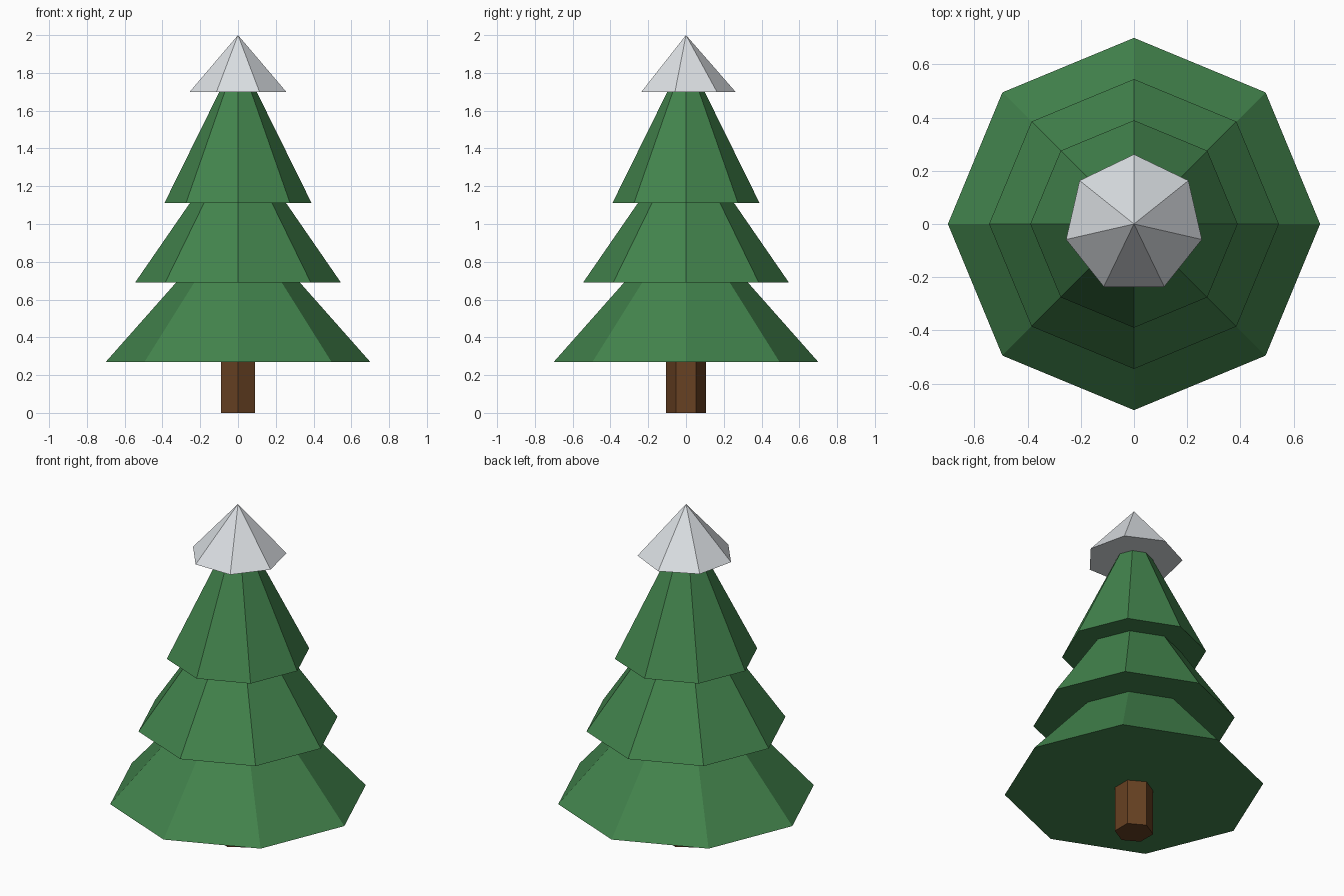
import bpy

if "Cube" in bpy.data.objects:
    bpy.data.objects.remove(bpy.data.objects["Cube"])


def make_material(name, rgb):
    mat = bpy.data.materials.new(name)
    mat.diffuse_color = (*rgb, 1.0)
    mat.use_nodes = True
    mat.node_tree.nodes["Principled BSDF"].inputs["Base Color"].default_value = mat.diffuse_color
    return mat


green = make_material("pine green", (0.055, 0.228, 0.073))
brown = make_material("bark brown", (0.135, 0.052, 0.016))
snow = make_material("snow white", (0.71, 0.74, 0.77))


def make_cone(name, sides, radius, top_radius, bottom, top, mat):
    """Flat-shaded prism or cone, first corner pointing to +y."""
    bpy.ops.mesh.primitive_cone_add(
        vertices=sides, radius1=radius, radius2=top_radius,
        depth=top - bottom, location=(0, 0, (bottom + top) / 2))
    obj = bpy.context.object
    obj.name = name
    obj.data.materials.append(mat)
    return obj


# Hexagonal trunk
make_cone("trunk", 6, 0.105, 0.105, 0.0, 0.28, brown)

# Three overlapping octagonal branch tiers, narrower towards the top
for name, radius, bottom in (("lower_branches", 0.70, 0.27),
                             ("middle_branches", 0.545, 0.69),
                             ("upper_branches", 0.39, 1.11)):
    make_cone(name, 8, radius, 0.0, bottom, bottom + 0.79, green)

# Seven-sided snow cap
make_cone("snow_cap", 7, 0.262, 0.0, 1.70, 2.0, snow)
